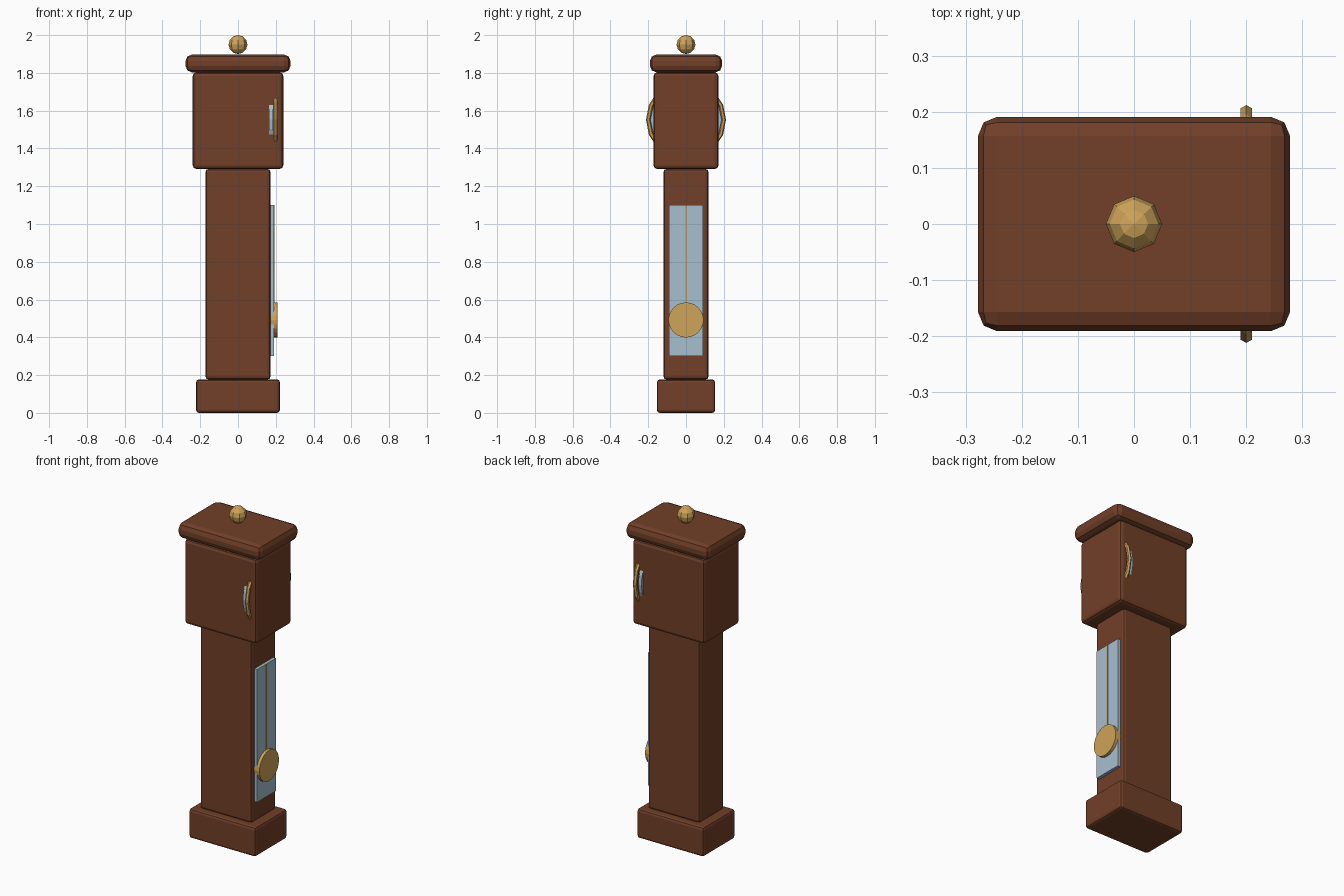
import bpy
from math import radians

cube = bpy.data.objects.get("Cube")
if cube:
    bpy.data.objects.remove(cube, do_unlink=True)


def material(name, rgb):
    m = bpy.data.materials.new(name)
    m.use_nodes = True
    colour = (*rgb, 1)
    m.diffuse_color = colour
    m.node_tree.nodes["Principled BSDF"].inputs["Base Color"].default_value = colour
    return m


WOOD = material("brown wood", (0.165, 0.05, 0.021))
BRASS = material("brass", (0.62, 0.37, 0.10))
GLASS = material("pale blue glass", (0.38, 0.52, 0.63))


def finish(name, mat):
    obj = bpy.context.object
    obj.name = name
    obj.data.materials.append(mat)
    return obj


def box(name, mat, x, y, z, bevel=0):
    """Box from (min, max) ranges, with optionally rounded edges."""
    ranges = (x, y, z)
    bpy.ops.mesh.primitive_cube_add(size=1, location=[(a + b) / 2 for a, b in ranges])
    obj = finish(name, mat)
    obj.scale = [b - a for a, b in ranges]
    bpy.ops.object.transform_apply(location=False, rotation=False, scale=True)
    if bevel:
        mod = obj.modifiers.new("rounded edges", "BEVEL")
        mod.width = bevel
        mod.segments = 2
    return obj


def disc(name, mat, x, z, radius, depth, sides):
    """Round plate facing +x."""
    bpy.ops.mesh.primitive_cylinder_add(vertices=sides, radius=radius, depth=depth,
                                        location=(x, 0, z), rotation=(0, radians(90), 0))
    return finish(name, mat)


# Wooden case, from the floor up
for name, hx, hy, z, bevel in (
    ("plinth", 0.222, 0.154, (0, 0.177), 0.015),
    ("trunk", 0.172, 0.119, (0.177, 1.291), 0.015),
    ("hood", 0.24, 0.172, (1.291, 1.803), 0.02),
    ("crown", 0.278, 0.191, (1.803, 1.897), 0.034),
):
    box(name, WOOD, (-hx, hx), (-hy, hy), z, bevel)

# Ball finial
bpy.ops.mesh.primitive_uv_sphere_add(segments=8, ring_count=6, radius=0.05,
                                     location=(0, 0, 1.95))
finish("finial", BRASS)

# Dial and its bezel, breaking through the hood sides
disc("dial", GLASS, 0.175, 1.552, 0.19, 0.02, 24)
bpy.ops.mesh.primitive_torus_add(major_radius=0.2, minor_radius=0.012,
                                 major_segments=16, minor_segments=6,
                                 location=(0.2, 0, 1.552), rotation=(0, radians(90), 0))
finish("dial_bezel", BRASS)

# Door glass and pendulum on the trunk
box("door_glass", GLASS, (0.16, 0.19), (-0.09, 0.09), (0.3, 1.1))
box("pendulum_rod", BRASS, (0.182, 0.193), (-0.004, 0.004), (0.5, 1.1))
disc("pendulum_bob", BRASS, 0.19, 0.492, 0.093, 0.036, 24)
